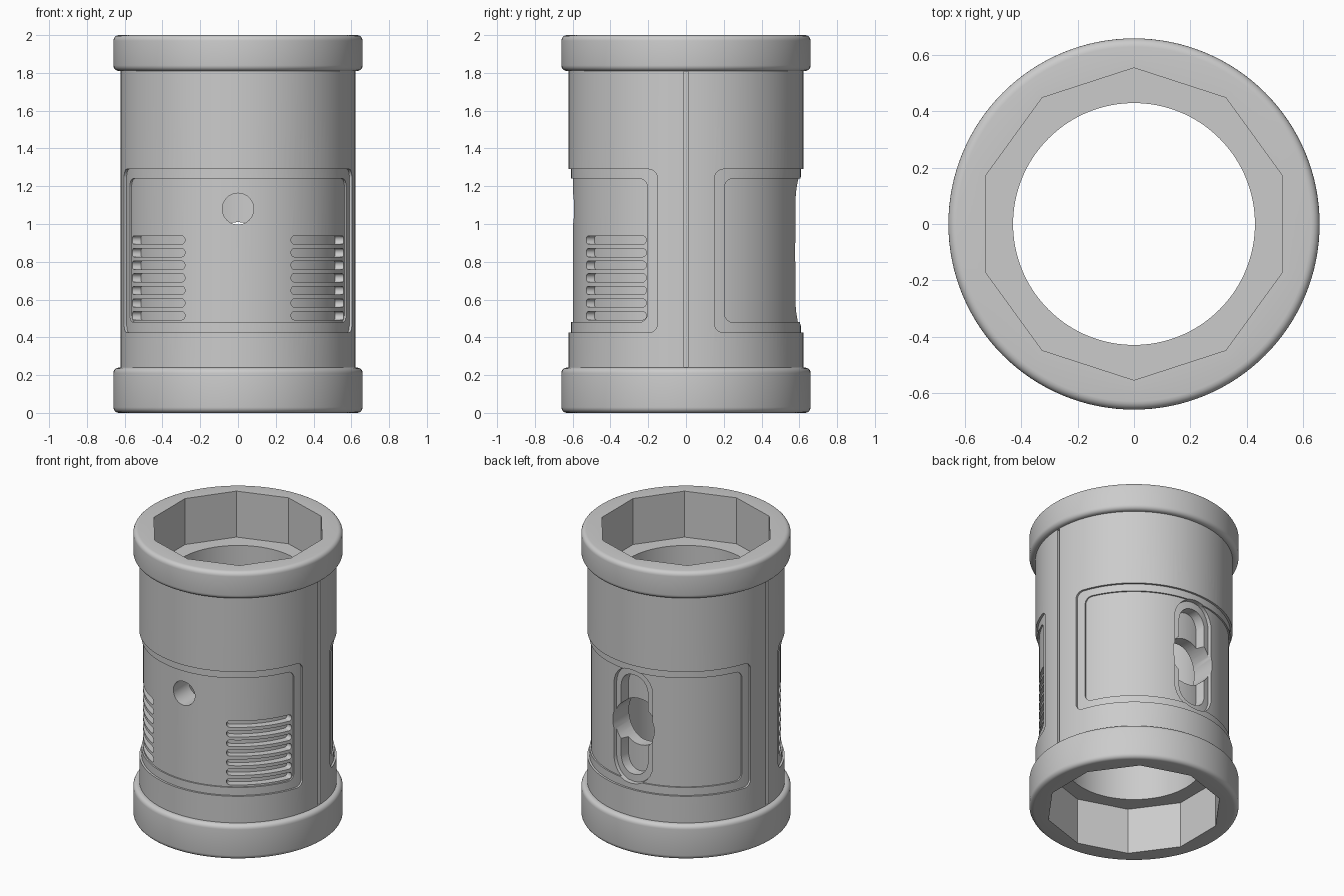
import bpy, bmesh
from math import sin, cos, pi, radians, sqrt
from mathutils import Matrix

if "Cube" in bpy.data.objects:
    bpy.data.objects.remove(bpy.data.objects["Cube"])


def make_object(name, bm):
    bmesh.ops.recalc_face_normals(bm, faces=bm.faces)
    me = bpy.data.meshes.new(name)
    bm.to_mesh(me)
    bm.free()
    ob = bpy.data.objects.new(name, me)
    bpy.context.collection.objects.link(ob)
    return ob


def lathe(name, profile, n=128):
    bm = bmesh.new()
    rings = [[bm.verts.new((r * sin(2 * pi * i / n), -r * cos(2 * pi * i / n), z))
              for i in range(n)] for r, z in profile]
    for a, b in zip(rings, rings[1:] + rings[:1]):
        for i in range(n):
            j = (i + 1) % n
            bm.faces.new((a[i], a[j], b[j], b[i]))
    return make_object(name, bm)


def band(bm, mid, half, z0, z1, r0, r1, corner):
    """Rounded rectangle wrapped round the z axis; angles in degrees from the front."""
    mid, half = radians(mid), radians(half)
    w = half * r1
    edge = [corner * (1 - cos(pi / 2 * k / 6)) for k in range(7)]
    edge[0] = corner * 0.004
    steps = max(2, int((2 * w - 2 * corner) / 0.03))
    ds = edge + [corner + (2 * w - 2 * corner) * k / steps for k in range(1, steps)]
    ds += [2 * w - e for e in reversed(edge)]
    cols = []
    for d in ds:
        e = min(d, 2 * w - d, corner)
        cut = corner - sqrt(max(0, corner ** 2 - (corner - e) ** 2))
        a = mid - half + d / r1
        cols.append([bm.verts.new((r * sin(a), -r * cos(a), z)) for r, z in
                     ((r0, z0 + cut), (r1, z0 + cut), (r1, z1 - cut), (r0, z1 - cut))])
    for a, b in zip(cols, cols[1:]):
        for k in range(4):
            m = (k + 1) % 4
            bm.faces.new((a[k], a[m], b[m], b[k]))
    bm.faces.new(cols[0])
    bm.faces.new(cols[-1])


def prism(n, r, depth, mat):
    bm = bmesh.new()
    bmesh.ops.create_cone(bm, cap_ends=True, segments=n, radius1=r, radius2=r,
                          depth=depth, matrix=mat)
    return bm


def carve(target, bm):
    cutter = make_object("cutter", bm)
    cutter.hide_render = True
    mod = target.modifiers.new("cut", 'BOOLEAN')
    mod.operation, mod.solver, mod.object = 'DIFFERENCE', 'EXACT', cutter
    bpy.context.view_layer.objects.active = target
    bpy.ops.object.modifier_apply(modifier=mod.name)
    bpy.data.objects.remove(cutter, do_unlink=True)


def cap(z0, z1, r=0.66, c=0.03):
    arc = [pi / 2 * k / 5 for k in range(6)]
    return ([(r - c + c * sin(t), z0 + c - c * cos(t)) for t in arc] +
            [(r - c + c * cos(t), z1 - c + c * sin(t)) for t in arc])


# Tube with two rounded collars and a round bore
housing = lathe("housing", [(0.43, 0)] + cap(0, 0.24) + [(0.622, 0.24), (0.622, 1.81)]
                + cap(1.81, 2.0) + [(0.43, 2.0)])

# Ten-sided sockets at both ends
for z in (0, 2):
    bm = prism(10, 0.555, 0.64, Matrix.Translation((0, 0, z)))
    bm.verts.ensure_lookup_table()
    top = max(bm.verts, key=lambda v: v.co.y)
    if abs(top.co.x) > 0.01:
        bmesh.ops.rotate(bm, verts=bm.verts, matrix=Matrix.Rotation(pi / 10, 3, 'Z'))
    carve(housing, bm)

# Stepped panels front and back
for mid in (0, 180):
    for half, z0, z1, r0 in ((76, 0.425, 1.29, 0.608), (70.5, 0.48, 1.24, 0.598)):
        bm = bmesh.new()
        band(bm, mid, half, z0, z1, r0, 0.64, 0.05)
        carve(housing, bm)

# Side seams
bm = bmesh.new()
for mid in (90, -90):
    band(bm, mid, 1.0, 0.242, 1.808, 0.605, 0.64, 0.0005)
carve(housing, bm)

# Vent slots
bm = bmesh.new()
for side in (1, -1):
    for i in range(7):
        z = 0.515 + i * 0.0667
        band(bm, side * 48.7, 20.7, z - 0.022, z + 0.022, 0.55, 0.64, 0.0215)
carve(housing, bm)

# Front pin hole
turn = Matrix.Rotation(pi / 2, 4, 'X')
carve(housing, prism(40, 0.083, 0.5, Matrix.Translation((0, -0.55, 1.08)) @ turn))

# Stepped long slot in the back
for half, z0, z1, r0, c in ((14.5, 0.46, 1.25, 0.575, 0.15), (10.3, 0.51, 1.2, 0.51, 0.105)):
    bm = bmesh.new()
    band(bm, 180, half, z0, z1, r0, 0.64, c)
    carve(housing, bm)

# Round hole through the back
carve(housing, prism(48, 0.16, 0.5, Matrix.Translation((0, 0.55, 0.85)) @ turn))

# Sloping wide opening above the slot
bm = prism(48, 0.11, 0.6, Matrix.Identity(4))
for v in bm.verts:
    v.co.x += 0.07 if v.co.x > 0 else -0.07
bm.transform(Matrix.Translation((0, 0.61, 1.32)) @ Matrix.Rotation(radians(90 + 18), 4, 'X'))
carve(housing, bm)

# Smooth shading with sharp edges
bpy.ops.object.select_all(action='DESELECT')
housing.select_set(True)
bpy.context.view_layer.objects.active = housing
bpy.ops.object.shade_smooth_by_angle(angle=radians(25))
